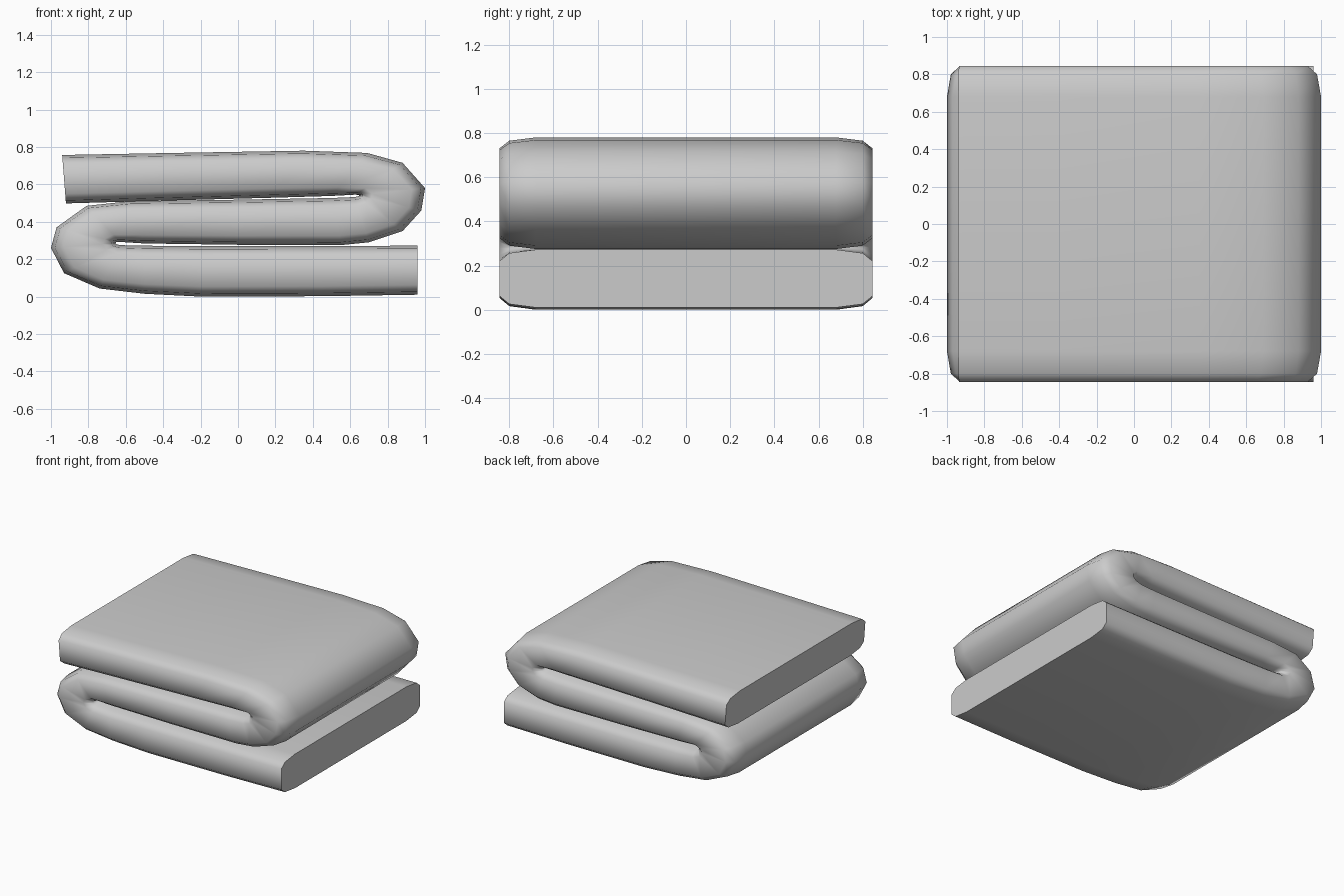
import bpy, bmesh, math

# S-fold stations: (x, z) on one face of the cloth and (x, z) on the other
STATIONS = [
    (0.96, 0.01, 0.96, 0.272), (0.45, 0.002, 0.45, 0.271), (-0.2, 0.0, -0.2, 0.27),
    (-0.5, 0.015, -0.5, 0.272),
    # left fold
    (-0.74, 0.043, -0.63, 0.275), (-0.93, 0.125, -0.65, 0.28), (-1.0, 0.26, -0.655, 0.286),
    (-0.97, 0.37, -0.65, 0.292), (-0.81, 0.485, -0.63, 0.292), (-0.58, 0.51, -0.5, 0.284),
    # middle layer
    (0.0, 0.518, 0.0, 0.277), (0.5, 0.527, 0.55, 0.275),
    # right fold
    (0.62, 0.532, 0.7, 0.29), (0.64, 0.535, 0.88, 0.35), (0.647, 0.539, 0.98, 0.46),
    (0.645, 0.543, 1.0, 0.58), (0.63, 0.545, 0.88, 0.715), (0.5, 0.538, 0.69, 0.768),
    # top layer
    (0.2, 0.529, 0.35, 0.78), (-0.4, 0.513, -0.4, 0.767), (-0.92, 0.498, -0.94, 0.757),
]

# Rounded cross-section: (y, fraction through the thickness)
HALF = [(0.68, 0.0), (0.80, 0.06), (0.845, 0.20), (0.845, 0.80), (0.80, 0.94), (0.68, 1.0)]
SECTION = HALF + [(-y, t) for y, t in reversed(HALF)]

# Folded towel: sweep the section through every station
bm = bmesh.new()
rings = []
for ax, az, bx, bz in STATIONS:
    rings.append([bm.verts.new((ax + (bx - ax) * t, y, az + (bz - az) * t))
                  for y, t in SECTION])
n = len(SECTION)
for r, s in zip(rings, rings[1:]):
    for i in range(n):
        j = (i + 1) % n
        bm.faces.new((r[i], r[j], s[j], s[i]))

# Flat cut ends
bm.faces.new(rings[0])
bm.faces.new(rings[-1])
bmesh.ops.recalc_face_normals(bm, faces=bm.faces)

mesh = bpy.data.meshes.new("folded_towel")
bm.to_mesh(mesh)
bm.free()
towel = bpy.data.objects.new("folded_towel", mesh)
bpy.context.collection.objects.link(towel)
bpy.context.view_layer.objects.active = towel
towel.select_set(True)
bpy.ops.object.shade_smooth_by_angle(angle=math.radians(60))
